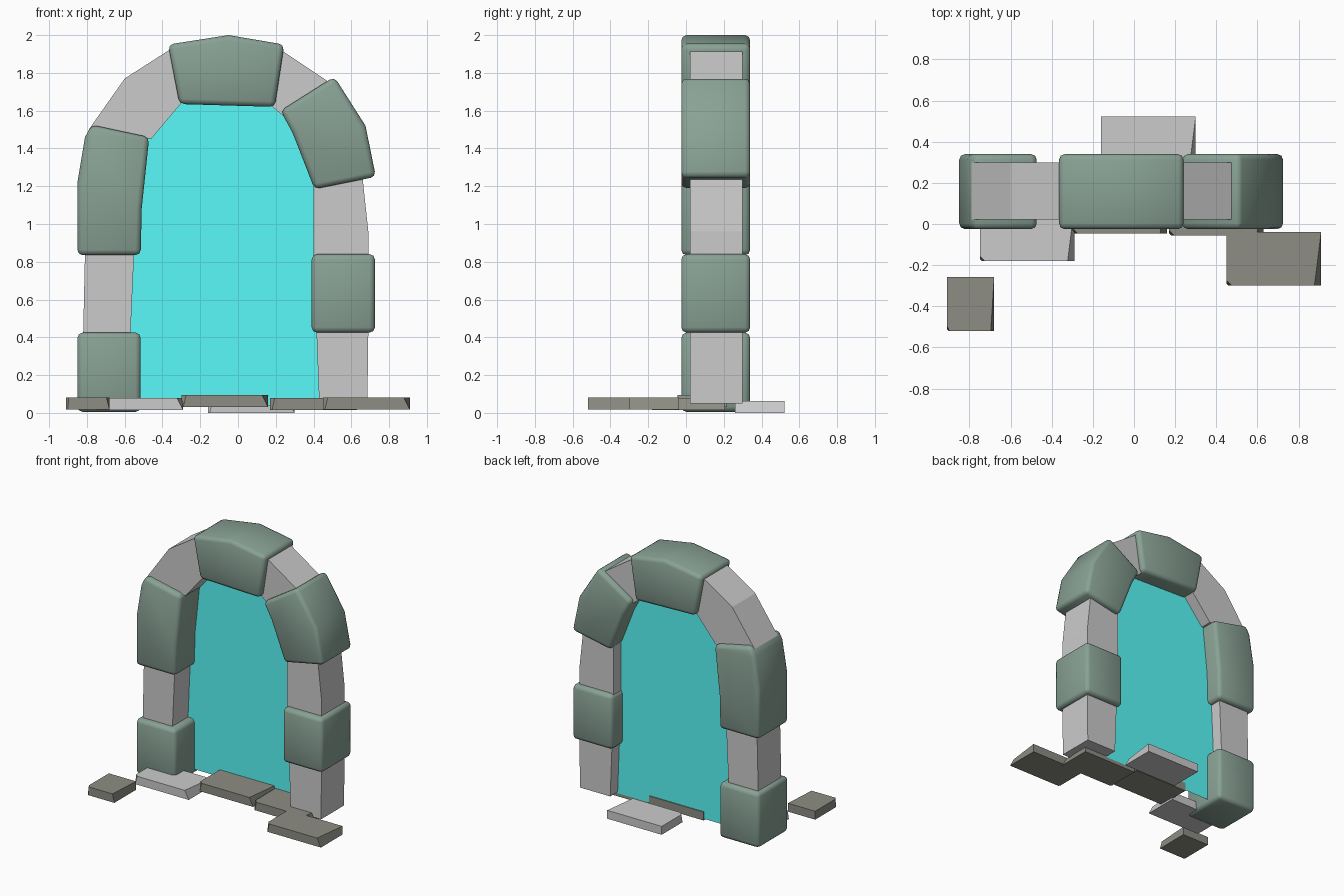
import bpy, bmesh

if "Cube" in bpy.data.objects:
    bpy.data.objects.remove(bpy.data.objects["Cube"])


def material(name, rgb):
    m = bpy.data.materials.new(name)
    m.diffuse_color = (*rgb, 1)
    m.use_nodes = True
    m.node_tree.nodes["Principled BSDF"].inputs["Base Color"].default_value = m.diffuse_color
    return m


GREEN = material("green_stone", (0.25, 0.36, 0.30))
CYAN = material("portal_glow", (0.10, 0.95, 0.95))
DARK = material("dark_stone", (0.27, 0.27, 0.23))


def finish(name, bm, mat=None):
    bmesh.ops.recalc_face_normals(bm, faces=bm.faces)
    me = bpy.data.meshes.new(name)
    bm.to_mesh(me)
    bm.free()
    ob = bpy.data.objects.new(name, me)
    bpy.context.collection.objects.link(ob)
    if mat:
        me.materials.append(mat)
    return ob


def loft(name, ring_a, ring_b, mat=None):
    """Solid between two matching outlines."""
    bm = bmesh.new()
    a = [bm.verts.new(p) for p in ring_a]
    b = [bm.verts.new(p) for p in ring_b]
    bm.faces.new(a)
    bm.faces.new(b[::-1])
    for i in range(len(a)):
        j = (i + 1) % len(a)
        bm.faces.new((a[i], b[i], b[j], a[j]))
    return finish(name, bm, mat)


def block(name, pts, y0, y1, mat=None):
    return loft(name, [(x, y0, z) for x, z in pts], [(x, y1, z) for x, z in pts], mat)


def box(x0, x1, z0, z1):
    return [(x0, z0), (x1, z0), (x1, z1), (x0, z1)]


# Large rounded green stones
green = {
    "left_base_stone": box(-0.85, -0.515, 0.005, 0.425),
    "left_shoulder_stone": [(-0.85, 0.835), (-0.515, 0.835), (-0.51, 1.08), (-0.47, 1.46),
                            (-0.775, 1.525), (-0.81, 1.46), (-0.85, 1.22)],
    "keystone": [(-0.31, 1.635), (0.195, 1.62), (0.245, 1.95), (-0.05, 2.0), (-0.37, 1.95)],
    "right_shoulder_stone": [(0.405, 1.185), (0.73, 1.25), (0.675, 1.52), (0.51, 1.78),
                             (0.225, 1.60), (0.29, 1.48)],
    "right_middle_stone": box(0.39, 0.725, 0.425, 0.84),
}
for name, pts in green.items():
    ob = block(name, pts, -0.025, 0.34, GREEN)
    bev = ob.modifiers.new("round", "BEVEL")
    bev.width = 0.028
    bev.segments = 2
    bev.limit_method = "ANGLE"
    bev.angle_limit = 0.7
    for p in ob.data.polygons:
        p.use_smooth = True

# Flat grey stones set between the green ones
grey = {
    "left_pillar_block": [(-0.82, 0.40), (-0.57, 0.40), (-0.55, 0.85), (-0.81, 0.85)],
    "left_arch_block": [(-0.46, 1.45), (-0.30, 1.64), (-0.35, 1.93), (-0.60, 1.77), (-0.79, 1.50)],
    "right_arch_block": [(0.17, 1.63), (0.28, 1.54), (0.50, 1.74), (0.23, 1.92)],
    "right_pillar_block": [(0.40, 0.82), (0.69, 0.82), (0.69, 0.96), (0.66, 1.24), (0.40, 1.22)],
    "right_base_block": [(0.43, 0.05), (0.685, 0.05), (0.69, 0.44), (0.415, 0.44)],
}
for name, pts in grey.items():
    block(name, pts, 0.022, 0.30)

# Glowing sheet filling the arch, towards the back
bm = bmesh.new()
outline = [(-0.58, 0.04), (0.44, 0.04), (0.42, 1.22), (0.30, 1.53), (0.20, 1.64),
           (-0.31, 1.66), (-0.49, 1.47), (-0.54, 1.08), (-0.58, 0.8)]
bm.faces.new([bm.verts.new((x, 0.21, z)) for x, z in outline])
finish("portal_sheet", bm, CYAN)

# Loose paving slabs with chipped corners: x0, y0, width, base height, material
slabs = [
    (-0.91, -0.52, 0.23, 0.018, DARK),
    (-0.75, -0.18, 0.46, 0.015, None),
    (-0.30, -0.045, 0.46, 0.03, DARK),
    (0.17, -0.055, 0.46, 0.015, DARK),
    (0.45, -0.30, 0.46, 0.018, DARK),
    (-0.16, 0.26, 0.46, 0.0, None),
]
for i, (x, y, w, z, mat) in enumerate(slabs, 1):
    d, h, c = 0.262, 0.064, 0.055 * w
    bottom = [(x, y + 0.01, z), (x + 0.01, y, z), (x + w, y, z), (x + w, y + d, z), (x, y + d, z)]
    t = z + h
    top = [(x, y + 0.025, t), (x + c, y, t), (x + w - 1.3 * c, y, t), (x + w, y + d, t), (x, y + d, t)]
    loft(f"paving_slab_{i}", bottom, top, mat)
